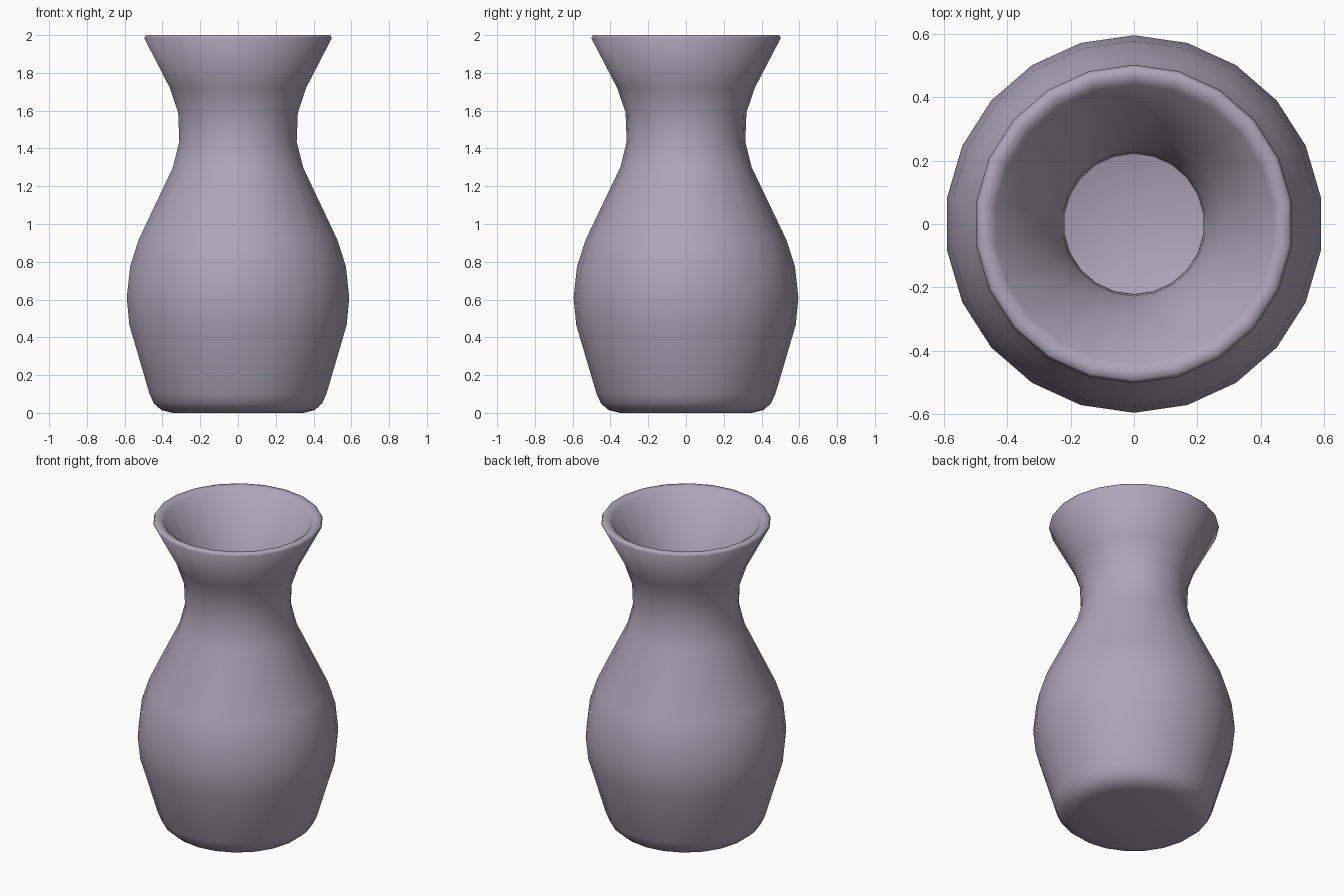
import bpy, bmesh, math

if "Cube" in bpy.data.objects:
    bpy.data.objects.remove(bpy.data.objects["Cube"])

SIDES = 22

# Vase section (radius, height): outside from foot to rim, then down the inside
profile = [
    (0.35, 0.0), (0.41, 0.015), (0.45, 0.05), (0.473, 0.1),
    (0.581, 0.465), (0.595, 0.61), (0.577, 0.775), (0.532, 0.915),
    (0.348, 1.3), (0.314, 1.435), (0.32, 1.59), (0.364, 1.72),
    (0.502, 1.985), (0.492, 2.0), (0.465, 2.0), (0.44, 1.985),
    (0.28, 1.69), (0.227, 1.57), (0.221, 1.44), (0.265, 1.26),
    (0.45, 0.88), (0.49, 0.75), (0.502, 0.61), (0.49, 0.48),
    (0.39, 0.14), (0.35, 0.1),
]

bm = bmesh.new()
rings = []
for r, z in profile:
    ring = []
    for i in range(SIDES):
        a = math.pi / 2 + 2 * math.pi * i / SIDES
        ring.append(bm.verts.new((r * math.cos(a), r * math.sin(a), z)))
    rings.append(ring)

# Walls
for a, b in zip(rings, rings[1:]):
    for i in range(SIDES):
        j = (i + 1) % SIDES
        bm.faces.new((a[i], a[j], b[j], b[i]))

# Underside and inner floor
bm.faces.new(rings[0][::-1])
bm.faces.new(rings[-1])
bmesh.ops.recalc_face_normals(bm, faces=bm.faces[:])
for f in bm.faces:
    f.smooth = True

mesh = bpy.data.meshes.new("vase")
bm.to_mesh(mesh)
bm.free()

# Glaze colour
mat = bpy.data.materials.new("mauve grey")
mat.diffuse_color = (0.42, 0.38, 0.48, 1)
mat.use_nodes = True
mat.node_tree.nodes["Principled BSDF"].inputs["Base Color"].default_value = mat.diffuse_color
mesh.materials.append(mat)

vase = bpy.data.objects.new("vase", mesh)
bpy.context.collection.objects.link(vase)
